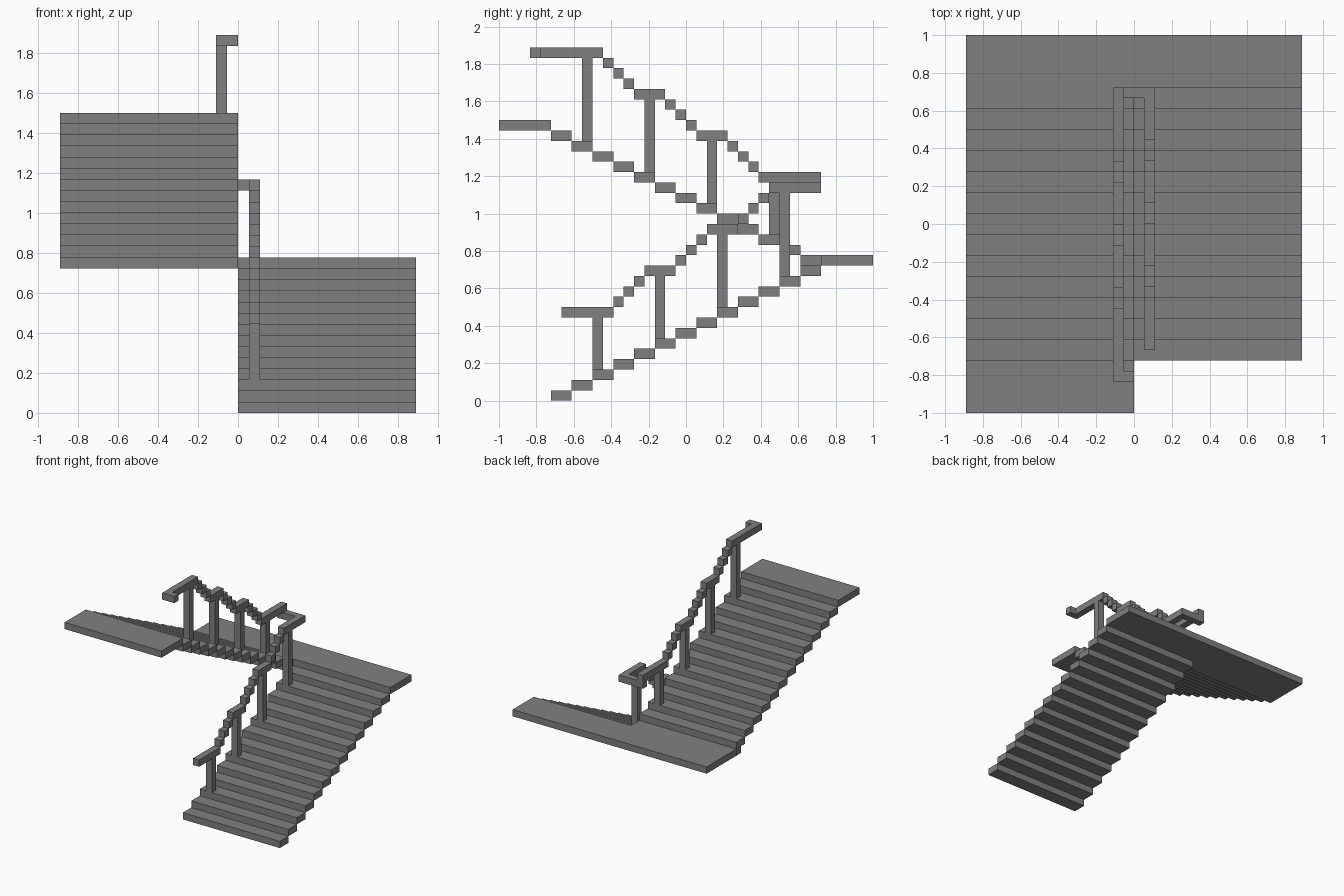
import bpy
import bmesh

U = 1 / 18  # modular unit: one riser height

cube = bpy.data.objects.get("Cube")
if cube:
    bpy.data.objects.remove(cube, do_unlink=True)

grey = bpy.data.materials.new("plain_grey")
grey.use_nodes = True
colour = (0.216, 0.216, 0.216, 1)
grey.diffuse_color = colour
bsdf = next(n for n in grey.node_tree.nodes if n.type == 'BSDF_PRINCIPLED')
bsdf.inputs["Base Color"].default_value = colour


def build(name, boxes):
    """One object made of boxes given as (x0, x1, y0, y1, z0, z1) in units."""
    bm = bmesh.new()
    for x0, x1, y0, y1, z0, z1 in boxes:
        verts = bmesh.ops.create_cube(bm, size=1)["verts"]
        for v in verts:
            v.co.x = (x1 if v.co.x > 0 else x0) * U
            v.co.y = (y1 if v.co.y > 0 else y0) * U
            v.co.z = (z1 if v.co.z > 0 else z0) * U
    mesh = bpy.data.meshes.new(name)
    bm.to_mesh(mesh)
    bm.free()
    mesh.materials.append(grey)
    obj = bpy.data.objects.new(name, mesh)
    bpy.context.collection.objects.link(obj)


def handrail(x, flats, direction):
    """Flat runs (y0, y1, z) joined by three small rising blocks."""
    boxes = []
    for i, (y0, y1, z) in enumerate(flats):
        boxes.append((x, x + 1, y0, y1, z, z + 1))
        if i < len(flats) - 1:
            for k in range(3):
                y = y1 + k if direction > 0 else y0 - 1 - k
                boxes.append((x, x + 1, y, y + 1, z + 1 + k, z + 2 + k))
    return boxes


# Flights of thirteen treads
build("lower_flight", [(0, 16, -13 + 2 * i, -11 + 2 * i, i, i + 1) for i in range(13)])
build("upper_flight", [(-16, 0, 11 - 2 * i, 13 - 2 * i, 13 + i, 14 + i) for i in range(13)])

# Landings
build("middle_landing", [(-16, 16, 13, 18, 13, 14)])
build("top_landing", [(-16, 0, -18, -13, 26, 27)])

# Posts
build("lower_posts", [(1, 2, -9 + 6 * i, -8 + 6 * i, 3 + 3 * i, 8 + 4 * i) for i in range(4)])
build("upper_posts", [(-2, -1, 8 - 6 * i, 9 - 6 * i, 16 + 3 * i, 21 + 4 * i) for i in range(4)])

# Stepped handrails
build("lower_handrail", handrail(1, [(-12, -7, 8), (-4, -1, 12), (2, 5, 16), (8, 13, 20)], 1))
build("upper_handrail", handrail(-2, [(7, 13, 21), (1, 4, 25), (-5, -2, 29), (-15, -8, 33)], -1))

# Cross pieces at the turn and at the top end
build("handrail_turn", [(-2, 1, 12, 13, 20, 21)])
build("handrail_end", [(-1, 0, -15, -14, 33, 34)])
